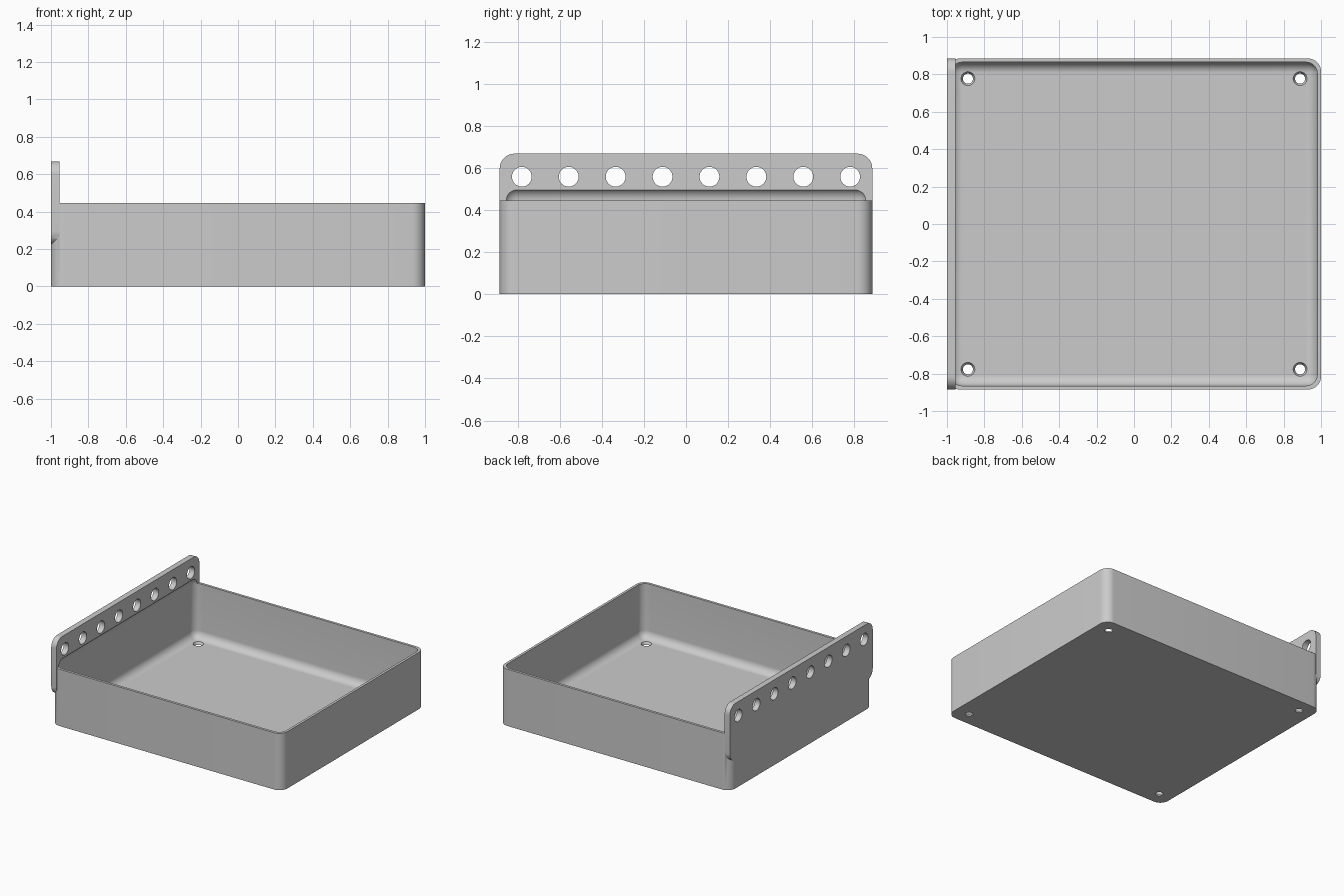
import bpy
import bmesh
from mathutils import Matrix, Vector

default_cube = bpy.data.objects.get("Cube")
if default_cube:
    bpy.data.objects.remove(default_cube, do_unlink=True)

# Main dimensions
HALF_X, HALF_Y, HEIGHT = 1.0, 0.885, 0.445
WALL, CORNER, PLATE = 0.02, 0.07, 0.045

grey = bpy.data.materials.new("plain grey")
grey.use_nodes = True
colour = (0.6, 0.6, 0.6, 1.0)
grey.diffuse_color = colour
grey.node_tree.nodes["Principled BSDF"].inputs["Base Color"].default_value = colour


def make_object(name, bm):
    mesh = bpy.data.meshes.new(name)
    bm.to_mesh(mesh)
    bm.free()
    mesh.materials.append(grey)
    obj = bpy.data.objects.new(name, mesh)
    bpy.context.collection.objects.link(obj)
    return obj


def rounded_box(name, low, high, radius, axes):
    """Box between two corners, with the edges parallel to the given axes rounded."""
    low, high = Vector(low), Vector(high)
    bm = bmesh.new()
    bmesh.ops.create_cube(bm, size=1)
    bmesh.ops.scale(bm, vec=high - low, verts=bm.verts)
    bmesh.ops.translate(bm, vec=(low + high) / 2, verts=bm.verts)
    edges = []
    for e in bm.edges:
        d = e.verts[1].co - e.verts[0].co
        if max(range(3), key=lambda i: abs(d[i])) in axes:
            edges.append(e)
    bmesh.ops.bevel(bm, geom=edges, offset=radius, segments=10,
                    profile=0.5, affect='EDGES')
    return make_object(name, bm)


def drills(name, centres, r_low, r_high, depth, turn):
    """Several round cutters in one mesh."""
    bm = bmesh.new()
    for c in centres:
        bmesh.ops.create_cone(bm, cap_ends=True, segments=40, radius1=r_low,
                              radius2=r_high, depth=depth,
                              matrix=Matrix.Translation(c) @ turn)
    return make_object(name, bm)


def combine(target, tool, operation):
    mod = target.modifiers.new(operation.title(), 'BOOLEAN')
    mod.operation, mod.solver, mod.object = operation, 'EXACT', tool
    bpy.context.view_layer.objects.active = target
    bpy.ops.object.modifier_apply(modifier=mod.name)
    bpy.data.objects.remove(tool, do_unlink=True)


# Tray body with rounded upright corners, joined to the tall mounting plate
tray = rounded_box("tray", (-HALF_X, -HALF_Y, 0), (HALF_X, HALF_Y, HEIGHT), CORNER, {2})
plate = rounded_box("mounting_plate", (-HALF_X, -HALF_Y, HEIGHT / 2),
                    (-HALF_X + PLATE, HALF_Y, HEIGHT * 1.5), CORNER, {0})
combine(tray, plate, 'UNION')

# Hollow with rounded edges, reaching a little way up into the plate
hollow = rounded_box("hollow_cutter", (-HALF_X + WALL, -HALF_Y + WALL, WALL),
                     (HALF_X - WALL, HALF_Y - WALL, 0.506), 0.06, {0, 1, 2})
combine(tray, hollow, 'DIFFERENCE')

# Row of round holes through the plate
row = [(-HALF_X + PLATE / 2, -0.78 + i * 1.56 / 7, 0.558) for i in range(8)]
combine(tray, drills("plate_hole_cutter", row, 0.047, 0.047, 0.2,
                     Matrix.Rotation(1.5707963, 4, 'Y')), 'DIFFERENCE')

# Tapered screw holes near the floor corners
corners = [(x, y, WALL / 2) for x in (-0.888, 0.888) for y in (-0.777, 0.777)]
combine(tray, drills("floor_hole_cutter", corners, 0.026, 0.038, WALL * 1.2,
                     Matrix.Identity(4)), 'DIFFERENCE')

bpy.ops.object.select_all(action='DESELECT')
tray.select_set(True)
bpy.context.view_layer.objects.active = tray
bpy.ops.object.shade_smooth_by_angle(angle=0.6)
